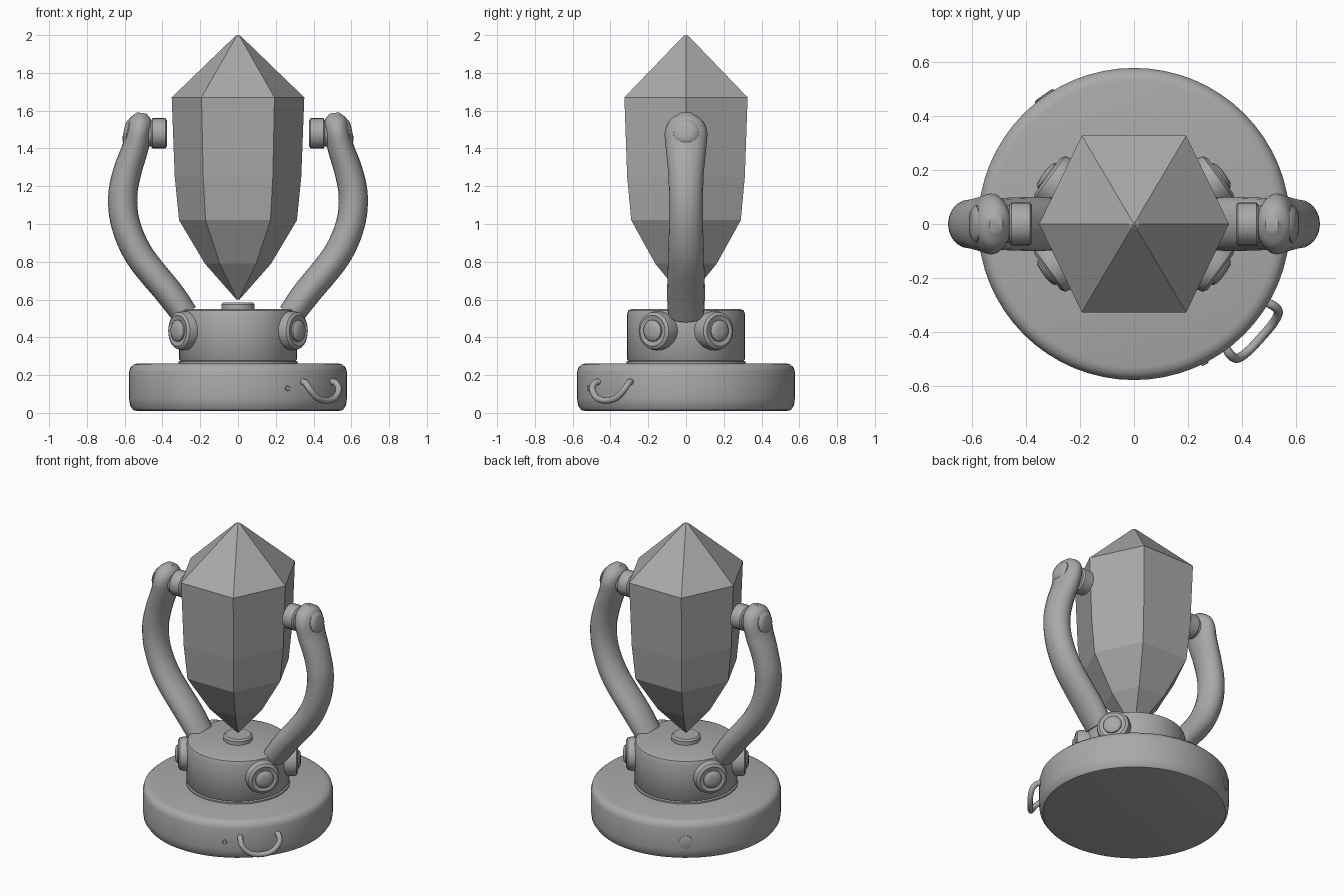
import bpy, bmesh
from math import radians, cos, sin, pi
from mathutils import Vector, Matrix

cube = bpy.data.objects.get("Cube")
if cube:
    bpy.data.objects.remove(cube, do_unlink=True)

GREY = (0.4, 0.4, 0.4, 1)
grey = bpy.data.materials.new("plain grey")
grey.use_nodes = True
grey.diffuse_color = GREY
grey.node_tree.nodes["Principled BSDF"].inputs["Base Color"].default_value = GREY


def finish(name, bm, smooth=True):
    bmesh.ops.recalc_face_normals(bm, faces=bm.faces)
    mesh = bpy.data.meshes.new(name)
    bm.to_mesh(mesh)
    bm.free()
    mesh.materials.append(grey)
    obj = bpy.data.objects.new(name, mesh)
    bpy.context.collection.objects.link(obj)
    if smooth:
        bpy.ops.object.select_all(action="DESELECT")
        obj.select_set(True)
        bpy.context.view_layer.objects.active = obj
        bpy.ops.object.shade_smooth_by_angle(angle=radians(40))
    return obj


def skin(bm, rings):
    """Bridge a list of equal closed rings and cap both ends."""
    loops = [[bm.verts.new(p) for p in ring] for ring in rings]
    n = len(loops[0])
    for a, b in zip(loops, loops[1:]):
        for i in range(n):
            j = (i + 1) % n
            bm.faces.new((a[i], a[j], b[j], b[i]))
    bm.faces.new(loops[0])
    bm.faces.new(loops[-1])


def turned(name, profile, sides=32, place=Matrix()):
    """Solid of revolution about local z from (radius, height) pairs."""
    bm = bmesh.new()
    skin(bm, [[place @ Vector((r * cos(2 * pi * i / sides), r * sin(2 * pi * i / sides), h))
               for i in range(sides)] for r, h in profile])
    return finish(name, bm)


def facing(loc, azimuth):
    """Matrix that turns local z outward along a horizontal direction."""
    return Matrix.Translation(loc) @ Matrix.Rotation(azimuth, 4, "Z") @ Matrix.Rotation(pi / 2, 4, "Y")


def spline(points, steps=6):
    """Catmull-Rom interpolation of vectors of any length."""
    pts = [Vector(p) for p in points]
    pts = [2 * pts[0] - pts[1]] + pts + [2 * pts[-1] - pts[-2]]
    out = []
    for a, b, c, d in zip(pts, pts[1:], pts[2:], pts[3:]):
        for k in range(steps):
            t = k / steps
            out.append(0.5 * (2 * b + (c - a) * t + (2 * a - 5 * b + 4 * c - d) * t ** 2
                              + (3 * b - a - 3 * c + d) * t ** 3))
    return out + [pts[-2]]


# Round base and collar
turned("base", [(0.53, 0.01), (0.555, 0.015), (0.572, 0.04), (0.577, 0.08), (0.577, 0.215),
                (0.57, 0.24), (0.553, 0.256), (0.53, 0.262)], 64)
turned("collar_flange", [(0.315, 0.25), (0.315, 0.272), (0.3, 0.278)], 48)
turned("collar", [(0.3, 0.27), (0.312, 0.285), (0.312, 0.525), (0.305, 0.543), (0.285, 0.55)], 48)
turned("collar_button", [(0.088, 0.54), (0.088, 0.575), (0.078, 0.585)])

# Six-sided crystal with a point at each end
bm = bmesh.new()
hexagon = [(1, 0), (0.55, 0.93), (-0.55, 0.93), (-1, 0), (-0.55, -0.93), (0.55, -0.93)]
skin(bm, [[(x * r, y * r, z) for x, y in hexagon] for r, z in
          [(0.008, 0.6), (0.175, 0.79), (0.312, 1.02), (0.335, 1.25), (0.351, 1.67), (0.02, 1.99), (0.005, 2)]])
finish("crystal", bm, smooth=False)

# Arm path: x, z, half thickness, half width in y
ARM = [(0.28, 0.52, 0.07, 0.095), (0.36, 0.63, 0.075, 0.1), (0.52, 0.83, 0.077, 0.095),
       (0.595, 1.0, 0.077, 0.09), (0.61, 1.15, 0.077, 0.09), (0.585, 1.28, 0.075, 0.095),
       (0.545, 1.4, 0.07, 0.107), (0.525, 1.49, 0.068, 0.112), (0.515, 1.55, 0.06, 0.085),
       (0.51, 1.588, 0.025, 0.03)]
path = spline(ARM)

for side, sx in (("left", 1), ("right", -1)):
    # Bowed arm, oval in section
    rings = []
    for k, p in enumerate(path):
        q, o = path[min(k + 1, len(path) - 1)], path[max(k - 1, 0)]
        along = Vector((q[0] - o[0], 0, q[1] - o[1])).normalized()
        across = Vector((along.z, 0, -along.x))
        ring = [Vector((p[0], 0, p[1])) + across * p[2] * cos(a) + Vector((0, p[3] * sin(a), 0))
                for a in [2 * pi * i / 20 for i in range(20)]]
        rings.append([(sx * v.x, v.y, v.z) for v in ring])
    bm = bmesh.new()
    skin(bm, rings)
    finish(f"{side}_arm", bm)

    # Pivot knob inside the arm top, rivet outside it
    out = 0 if sx > 0 else pi
    turned(f"{side}_pivot_knob", [(0.07, 0), (0.08, 0.008), (0.08, 0.075), (0.07, 0.083), (0.066, 0.14)],
           24, facing((sx * 0.377, 0, 1.48), out))
    rivet_place = facing((sx * 0.565, 0, 1.485), out) @ Matrix.Rotation(radians(-12), 4, "Y")
    turned(f"{side}_arm_rivet", [(0.068, -0.02), (0.068, 0.022), (0.055, 0.035), (0.03, 0.04)], 24, rivet_place)

    # Two bolted feet holding each arm to the collar
    for end, sy in (("front", -1), ("back", 1)):
        azimuth = sy * radians(36) if sx > 0 else pi - sy * radians(36)
        place = facing((sx * 0.265, sy * 0.137, 0.435), azimuth)
        turned(f"{side}_{end}_foot", [(0.1, -0.03), (0.104, 0.035), (0.098, 0.058), (0.082, 0.068), (0.065, 0.062)],
               28, place)
        turned(f"{side}_{end}_bolt", [(0.057, 0.04), (0.057, 0.072), (0.045, 0.082), (0.02, 0.086)], 20, place)

# Loop handle hanging on the base rim
place = Matrix.Rotation(radians(-42), 4, "Z")
LOOP = [(0.55, -0.11, 0.165), (0.585, -0.12, 0.16), (0.615, -0.115, 0.125), (0.628, -0.07, 0.08),
        (0.63, 0, 0.065), (0.628, 0.07, 0.08), (0.615, 0.115, 0.125), (0.585, 0.12, 0.16), (0.55, 0.11, 0.165)]
wire = [place @ p for p in spline(LOOP, 4)]
bm = bmesh.new()
rings = []
for k, p in enumerate(wire):
    along = (wire[min(k + 1, len(wire) - 1)] - wire[max(k - 1, 0)]).normalized()
    u = along.cross(place @ Vector((1, 0, 1))).normalized()
    v = along.cross(u)
    rings.append([p + 0.017 * (u * cos(a) + v * sin(a)) for a in [2 * pi * i / 10 for i in range(10)]])
skin(bm, rings)
finish("rim_loop", bm)

# Small pin and round plug set in the base rim
for name, angle, r in (("rim_pin", -63, 0.014), ("rim_plug", 125, 0.042)):
    a = radians(angle)
    turned(name, [(r, -0.02), (r, 0.003), (r * 0.8, 0.006)], 16,
           facing((0.577 * cos(a), 0.577 * sin(a), 0.13), a))
